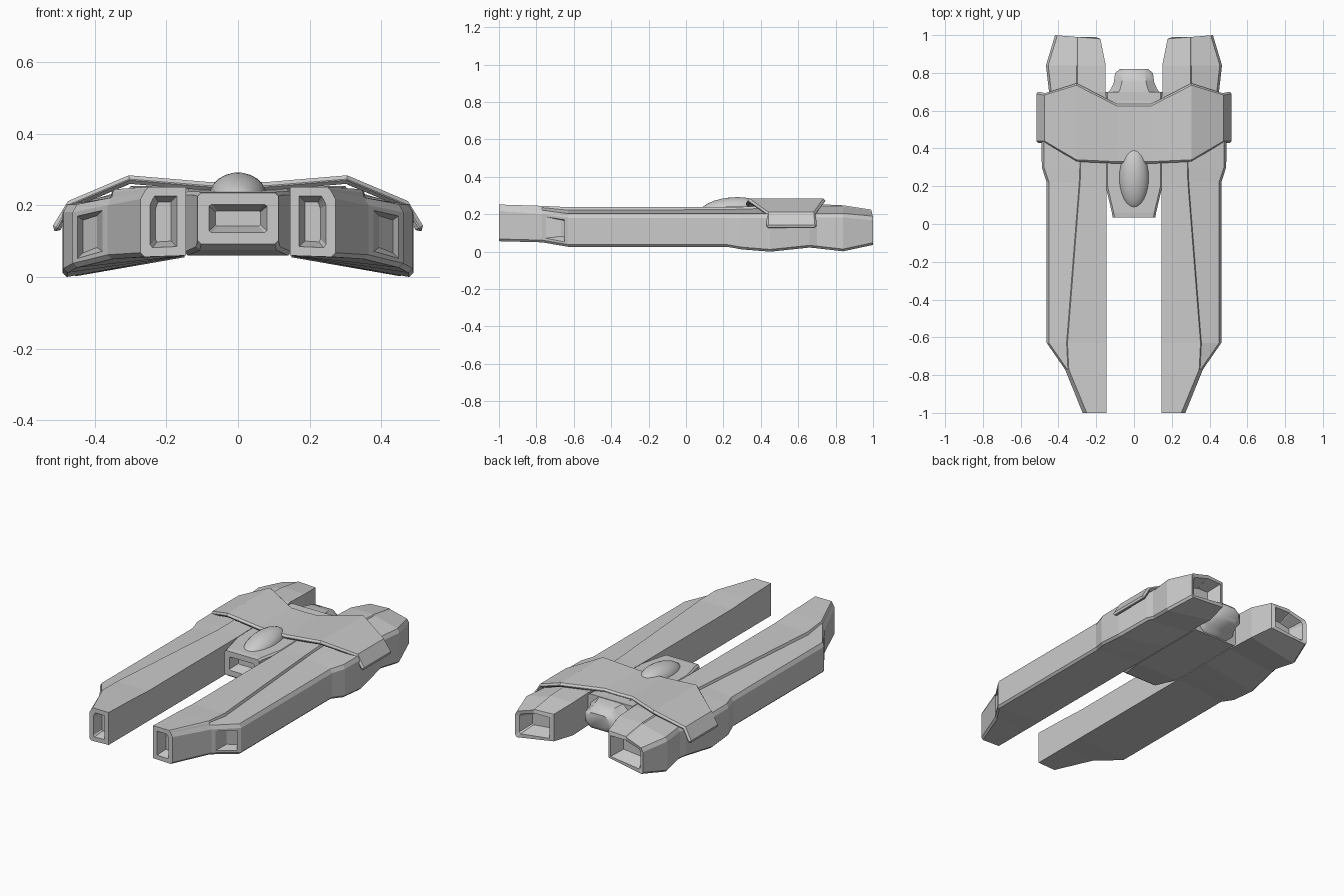
import bpy, bmesh
from mathutils import Vector

if "Cube" in bpy.data.objects:
    bpy.data.objects.remove(bpy.data.objects["Cube"])


def finish(name, bm, mirror=False, smooth=None):
    bmesh.ops.recalc_face_normals(bm, faces=bm.faces[:])
    me = bpy.data.meshes.new(name)
    bm.to_mesh(me)
    bm.free()
    ob = bpy.data.objects.new(name, me)
    bpy.context.collection.objects.link(ob)
    if mirror:
        ob.modifiers.new("Mirror", 'MIRROR')
    if smooth:
        bpy.context.view_layer.objects.active = ob
        ob.select_set(True)
        bpy.ops.object.shade_smooth_by_angle(angle=smooth)
        ob.select_set(False)
    return ob


def loft(bm, sections):
    """Skin sections of 3D points; returns side faces per span, and both caps."""
    rings = [[bm.verts.new(p) for p in s] for s in sections]
    spans = []
    n = len(rings[0])
    for a, b in zip(rings, rings[1:]):
        spans.append([bm.faces.new((a[i], a[(i + 1) % n], b[(i + 1) % n], b[i]))
                      for i in range(n)])
    return spans, bm.faces.new(rings[0]), bm.faces.new(rings[-1])


def recess(bm, face, direction, rim=0.03, taper=0.02, depth=0.06):
    """Sink a tapered port into a face."""
    for border, d in ((rim, 0), (taper, depth)):
        old = list(face.verts)
        lo = Vector([min(v.co[k] for v in old) for k in range(3)])
        hi = Vector([max(v.co[k] for v in old) for k in range(3)])
        c, size = (lo + hi) / 2, hi - lo
        scale = [max(0.1, 1 - 2 * border / s) if s > 1e-5 else 1 for s in size]
        if size.y > 0.05:          # slanted face: keep the port in plane
            scale[1] = scale[0]
        new = [bm.verts.new(Vector([c[k] + (v.co[k] - c[k]) * scale[k] for k in range(3)])
                            + Vector(direction) * d) for v in old]
        bm.faces.remove(face)
        n = len(old)
        for i in range(n):
            bm.faces.new((old[i], old[(i + 1) % n], new[(i + 1) % n], new[i]))
        face = bm.faces.new(new)


# Twin hull prongs: y, inner x, ridge x, outer x, bottom in/out z, outer top, ridge low/high z
stations = [
    (-1.00, .145, .250, .272, .060, .056, .240, .246, .252),
    (-0.77, .145, .345, .365, .060, .050, .222, .236, .245),
    (-0.63, .145, .352, .462, .060, .026, .203, .222, .238),
    (0.22, .145, .285, .462, .060, .026, .203, .225, .238),
    (0.30, .145, .282, .488, .060, .012, .203, .228, .240),
    (0.45, .145, .282, .490, .060, .000, .203, .232, .245),
    (0.66, .145, .290, .462, .060, .022, .203, .240, .250),
    (0.70, .150, .300, .450, .060, .018, .205, .246, .254),
    (0.84, .150, .300, .466, .055, .002, .205, .243, .248),
    (1.00, .178, .300, .418, .065, .036, .190, .220, .225),
]
bm = bmesh.new()
sections = []
for y, xi, xr, xo, bi, bo, to, zl, zr in stations:
    prof = [(xi, bi), (xo - .012, bo), (xo, bo + .012), (xo, to - .022),
            (xo - .012, to), (xr + .005, zl), (xr, zr), (xi, zr)]
    last = y == 1.0
    sections.append([(x, y - (.02 * (.418 - x) / .24 if last else 0), z) for x, z in prof])
spans, front, back = loft(bm, sections)
recess(bm, front, (0, 1, 0), .026, .016, .06)
recess(bm, back, (0, -1, 0), .022, .03, .08)
recess(bm, spans[1][2], (0, 1, 0), .014, .015, .06)
finish("hull_prongs", bm, mirror=True)

# Central body between the prongs, with a front port
bm = bmesh.new()
sections = []
for y, w, z0, z1 in [(.035, .113, .092, .235), (.06, .117, .075, .238),
                     (.20, .150, .060, .240), (.70, .150, .060, .250)]:
    c = .010
    sections.append([(x, y, z) for x, z in [
        (-w + c, z0), (w - c, z0), (w, z0 + c), (w, z1 - c),
        (w - c, z1), (-w + c, z1), (-w, z1 - c), (-w, z0 + c)]])
spans, front, back = loft(bm, sections)
recess(bm, front, (0, 1, 0), .032, .018, .06)
finish("center_body", bm)

# Rounded tail block
bm = bmesh.new()
sections = []
for y, w, z0, z1 in [(.62, .145, .060, .250), (.69, .142, .062, .248), (.715, .122, .075, .245),
                     (.75, .107, .092, .240), (.80, .100, .110, .228), (.82, .075, .130, .210)]:
    a, b = w * .6, (z1 - z0) * .28
    sections.append([(x, y, z) for x, z in [
        (-a, z0), (a, z0), (w, z0 + b), (w, z1 - b),
        (a, z1), (-a, z1), (-w, z1 - b), (-w, z0 + b)]])
loft(bm, sections)
finish("tail_block", bm, smooth=.7)

# Cockpit canopy
bpy.ops.mesh.primitive_uv_sphere_add(segments=24, ring_count=12, location=(0, .24, .226),
                                     rotation=(.10, 0, 0))
canopy = bpy.context.object
canopy.name = "canopy"
canopy.scale = (.08, .165, .064)
bpy.ops.object.shade_smooth()

# Armour plate draped across both prongs: x, front y, back y, z
bm = bmesh.new()
rows = [(0, .32, .635, .264), (.09, .32, .635, .266), (.305, .33, .745, .284),
        (.475, .43, .693, .212), (.522, .43, .70, .135)]
rows = [(-x, f, b, z) for x, f, b, z in rows[:0:-1]] + rows
ring = [(bm.verts.new((x, f, z)), bm.verts.new((x, b, z))) for x, f, b, z in rows]
for a, b in zip(ring, ring[1:]):
    bm.faces.new((a[0], b[0], b[1], a[1]))
plate = finish("armour_plate", bm)
if plate.data.polygons[0].normal.z < 0:
    plate.data.flip_normals()
solid = plate.modifiers.new("Thickness", 'SOLIDIFY')
solid.thickness = .024
solid.offset = -1
bevel = plate.modifiers.new("Edge", 'BEVEL')
bevel.width = .010
bevel.segments = 1
bevel.limit_method = 'ANGLE'
bevel.angle_limit = 1.1
